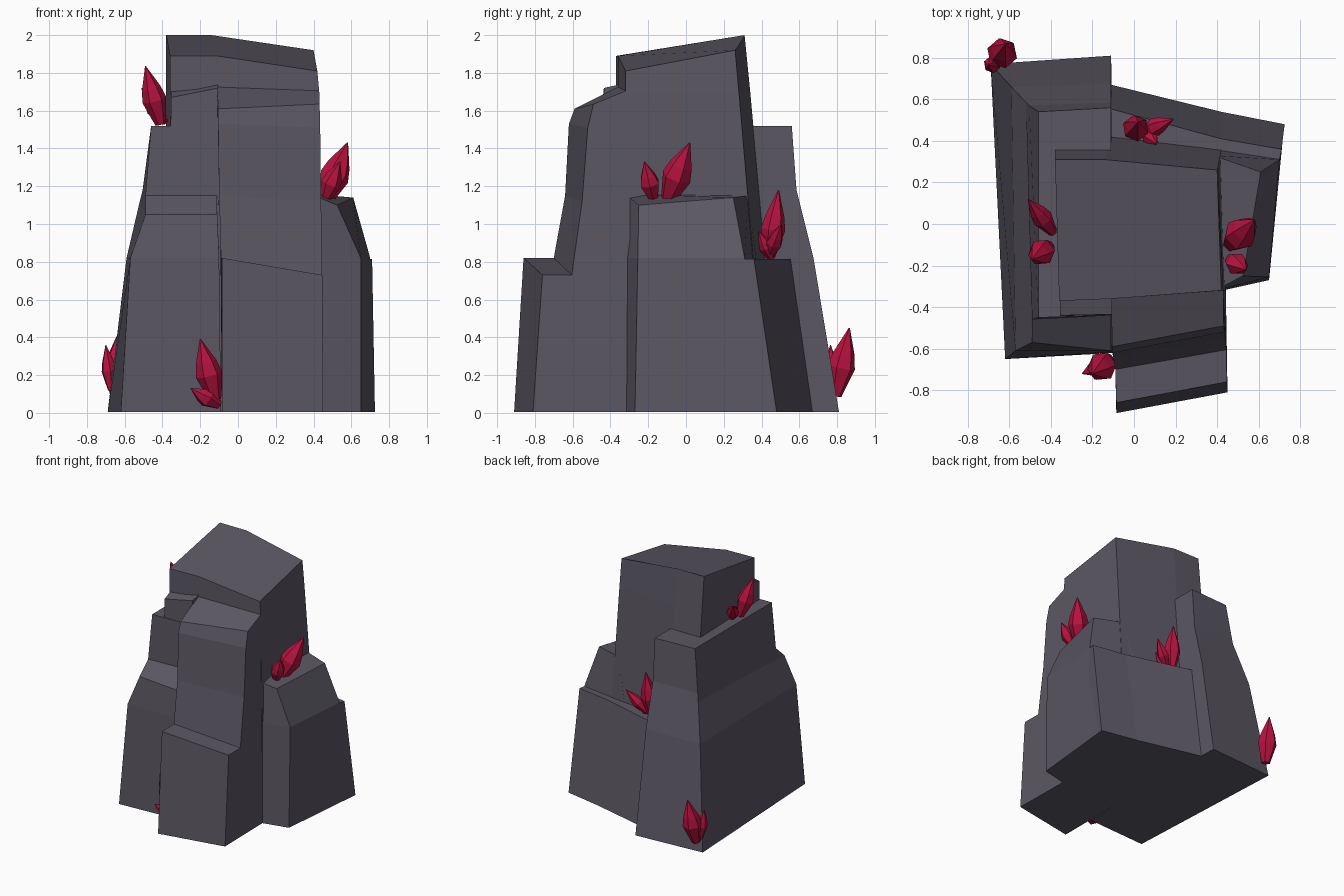
import bpy, bmesh, math
from mathutils import Vector


def material(name, color):
    m = bpy.data.materials.new(name)
    m.diffuse_color = (*color, 1)
    return m


ROCK = material("dark_rock", (0.105, 0.095, 0.125))
RED = material("crimson_crystal", (0.48, 0.006, 0.05))
Z0 = 0.005


def loft(bm, rings):
    """Bridge rings of equal point count and close both ends."""
    vs = [[bm.verts.new(p) for p in r] for r in rings]
    n = len(rings[0])
    for a, b in zip(vs, vs[1:]):
        for i in range(n):
            j = (i + 1) % n
            bm.faces.new((a[i], a[j], b[j], b[i]))
    bm.faces.new(vs[0][::-1])
    bm.faces.new(vs[-1])


def finish(bm, name, mat):
    bmesh.ops.remove_doubles(bm, verts=bm.verts, dist=1e-4)
    bmesh.ops.recalc_face_normals(bm, faces=bm.faces)
    me = bpy.data.meshes.new(name)
    bm.to_mesh(me)
    bm.free()
    me.materials.append(mat)
    ob = bpy.data.objects.new(name, me)
    bpy.context.collection.objects.link(ob)


def rock(name, rings):
    bm = bmesh.new()
    loft(bm, rings)
    finish(bm, name, ROCK)


def level(z, *pts):
    return [(x, y, z) for x, y in pts]


# Tall central column with a sloping top
rock("central_column", [
    level(Z0, (-.36, -.37), (-.10, -.36), (.44, -.32), (.44, .40), (-.13, .46), (-.38, .46)),
    level(.82, (-.36, -.37), (-.10, -.36), (.44, -.32), (.42, .355), (-.125, .42), (-.38, .42)),
    level(1.70, (-.36, -.37), (-.11, -.36), (.43, -.32), (.405, .28), (-.13, .34), (-.38, .34)),
    [(-.36, -.37, 1.89), (-.11, -.36, 1.89), (.42, -.32, 1.81),
     (.40, .26, 1.92), (-.14, .31, 2.0), (-.38, .31, 2.0)],
])

# Stepped front slab: the same profile at its left and right ends
left = [(-.085, -.91, Z0), (-.085, -.86, .82), (-.09, -.70, .82), (-.10, -.64, 1.15),
        (-.105, -.62, 1.53), (-.105, -.59, 1.61), (-.11, -.36, 1.725), (-.10, -.2, 1.72), (-.085, -.2, Z0)]
right = [(.45, -.81, Z0), (.447, -.76, .73), (.445, -.605, .73), (.44, -.55, 1.12),
         (.435, -.52, 1.51), (.432, -.49, 1.635), (.43, -.32, 1.705), (.42, -.2, 1.70), (.44, -.2, Z0)]
rock("front_slab", [left, right])

# Long left slab wrapping to the back, with a step in its front
rock("left_slab", [
    level(Z0, (-.62, -.65), (-.09, -.62), (-.11, .81), (-.69, .77)),
    level(.82, (-.57, -.61), (-.10, -.615), (-.11, .675), (-.59, .66)),
    [(-.49, -.57, 1.05), (-.11, -.61, 1.05), (-.11, .60, 1.12), (-.52, .585, 1.12)],
    [(-.49, -.46, 1.15), (-.11, -.44, 1.15), (-.11, .585, 1.18), (-.505, .57, 1.18)],
    level(1.52, (-.46, -.45), (-.11, -.44), (-.11, .56), (-.46, .54)),
])

# Small block against the column at front left
rock("front_left_block", [
    level(1.1, (-.36, -.45), (-.10, -.44), (-.10, -.3), (-.36, -.3)),
    [(-.355, -.44, 1.67), (-.105, -.435, 1.72), (-.105, -.3, 1.75), (-.355, -.3, 1.73)],
])

# Right buttress
rock("right_slab", [
    level(Z0, (.38, -.33), (.65, -.27), (.722, .47), (.2, .50)),
    level(.82, (.38, -.325), (.65, -.255), (.70, .31), (.3, .37)),
    [(.38, -.325, 1.16), (.525, -.25, 1.10), (.61, .25, 1.14), (.38, .33, 1.15)],
])

# Low back slab with a narrow ledge
rock("back_slab", [
    level(Z0, (-.2, .1), (.67, .1), (.725, .48), (.42, .54), (-.11, .67), (-.2, .67)),
    level(.815, (-.2, .1), (.66, .1), (.71, .36), (.42, .41), (-.115, .555), (-.2, .56)),
])


def crystal(bm, base, tip, r, sides=6):
    """Pointed faceted shard: narrow foot, wide middle, sharp tip."""
    base, tip = Vector(base), Vector(tip)
    rot = (tip - base).to_track_quat('Z', 'Y')
    h = (tip - base).length
    rings = []
    for t, s in ((0, .45), (.42, 1), (.62, .78), (1, .04)):
        rings.append([base + rot @ Vector((r * s * math.cos(2 * math.pi * i / sides),
                                           r * s * math.sin(2 * math.pi * i / sides), h * t))
                      for i in range(sides)])
    loft(bm, rings)


# Crystal clusters: (foot, tip, radius) of each shard
clusters = {
    "crystals_upper_left": [((-.41, -.11, 1.53), (-.49, -.17, 1.835), .065),
                            ((-.39, -.04, 1.54), (-.51, .12, 1.72), .05)],
    "crystals_right": [((.46, -.10, 1.12), (.58, .02, 1.43), .08),
                       ((.46, -.17, 1.13), (.54, -.22, 1.33), .055)],
    "crystals_front": [((-.12, -.66, .07), (-.20, -.72, .39), .072),
                       ((-.10, -.66, .04), (-.25, -.72, .13), .05)],
    "crystals_back_left": [((-.645, .79, .09), (-.62, .865, .45), .075),
                           ((-.67, .77, .12), (-.70, .765, .36), .042)],
    "crystals_back": [((.0, .44, .82), (.02, .49, 1.18), .065),
                      ((.04, .44, .83), (.19, .505, 1.0), .045),
                      ((.05, .45, .82), (.11, .385, .96), .04)],
}
for name, shards in clusters.items():
    bm = bmesh.new()
    for s in shards:
        crystal(bm, *s)
    finish(bm, name, RED)
